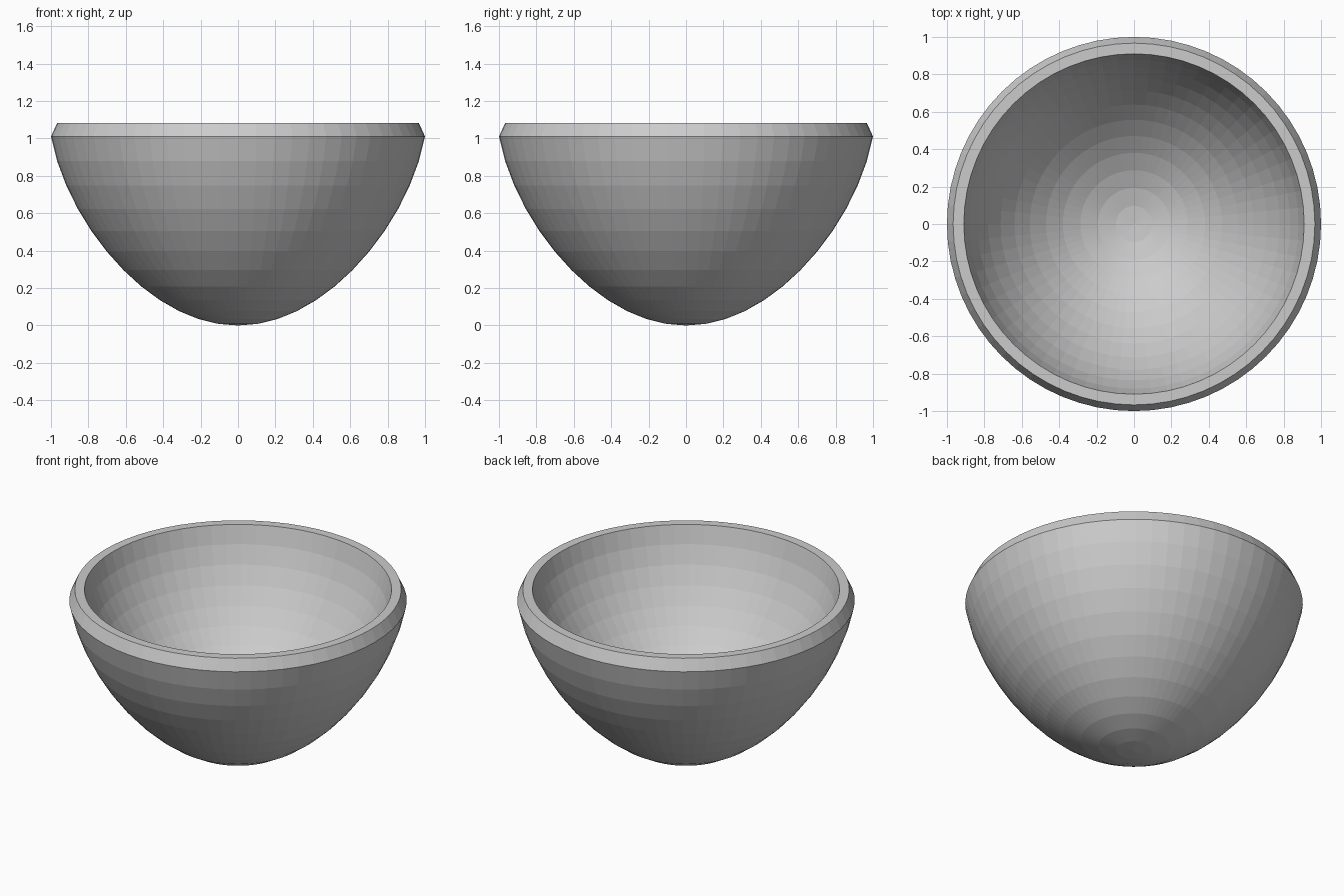
import bpy
import bmesh
import math

SEGMENTS = 64
RINGS = 12
RIM_Z = 1.083

cube = bpy.data.objects.get("Cube")
if cube:
    bpy.data.objects.remove(cube, do_unlink=True)

# Plain grey material
grey = bpy.data.materials.new("plain grey")
grey.use_nodes = True
colour = (0.6, 0.6, 0.6, 1.0)
grey.diffuse_color = colour
grey.node_tree.nodes["Principled BSDF"].inputs["Base Color"].default_value = colour


def tapered_dome(radius, depth, top):
    """Half ellipse from the bottom tip to the top ring, narrowed towards the tip."""
    points = []
    for i in range(RINGS + 1):
        angle = math.pi / 2 * i / RINGS
        rise = 1 - math.cos(angle)
        taper = 0.81 + 0.19 * rise
        points.append((radius * math.sin(angle) * taper, top - depth * (1 - rise)))
    return points


# Outer wall, bevelled rim, then the shallower inner wall
outer = tapered_dome(1.0, 1.01, 1.01)
inner = tapered_dome(0.91, 0.88, RIM_Z)
profile = outer + [(0.967, RIM_Z)] + inner[::-1]

# Spin the closed section into the bowl
bm = bmesh.new()
verts = [bm.verts.new((r, 0, z)) for r, z in profile]
edges = [bm.edges.new(pair) for pair in zip(verts, verts[1:])]
bmesh.ops.spin(bm, geom=verts + edges, axis=(0, 0, 1), cent=(0, 0, 0),
               angle=math.tau, steps=SEGMENTS, use_merge=True)
bmesh.ops.remove_doubles(bm, verts=bm.verts, dist=0.0005)
bmesh.ops.recalc_face_normals(bm, faces=bm.faces)

mesh = bpy.data.meshes.new("bowl")
bm.to_mesh(mesh)
bm.free()
mesh.materials.append(grey)
bowl = bpy.data.objects.new("bowl", mesh)
bpy.context.collection.objects.link(bowl)
